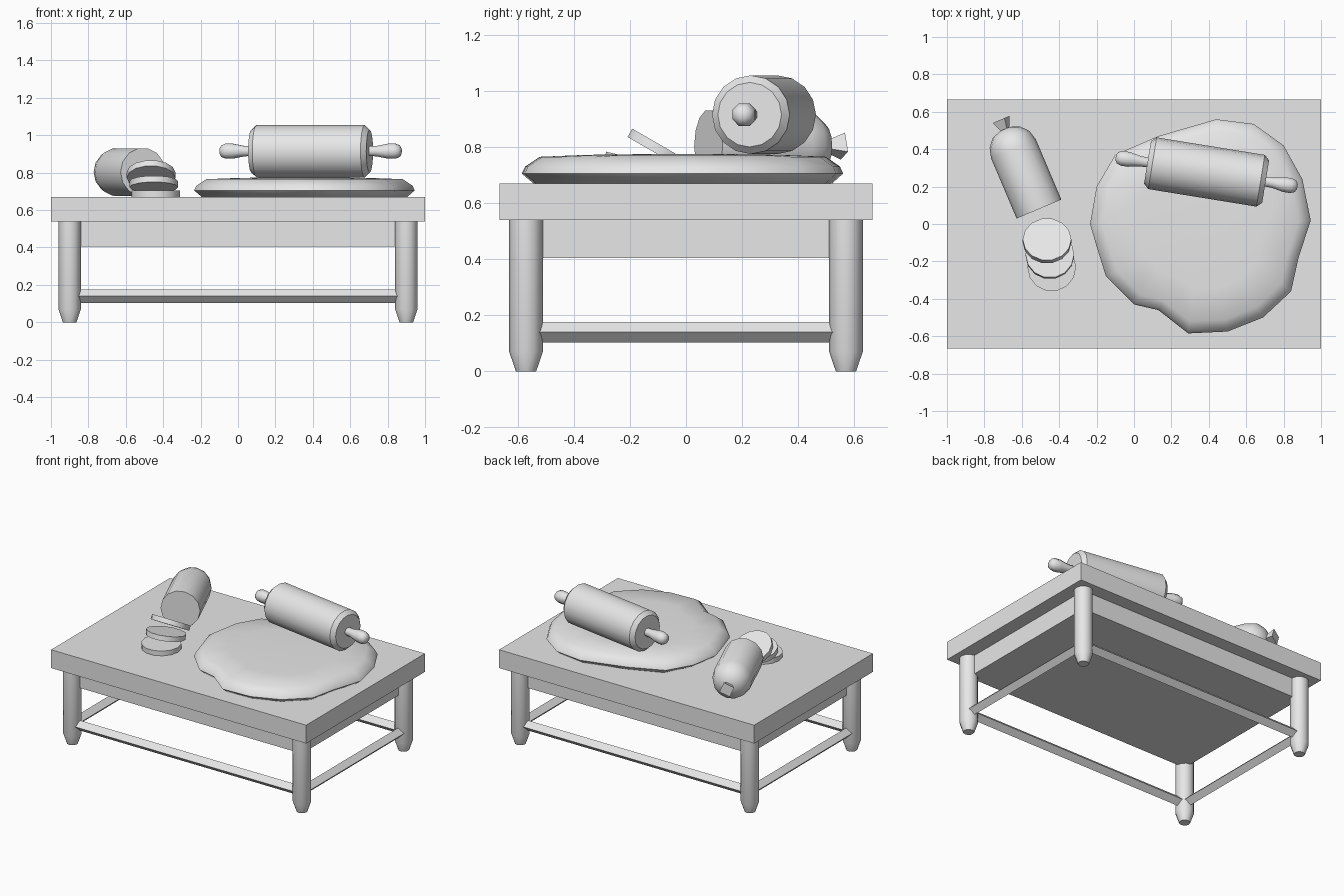
import bpy, bmesh, math
from mathutils import Vector, Matrix

cube = bpy.data.objects.get("Cube")
if cube:
    bpy.data.objects.remove(cube, do_unlink=True)

grey = bpy.data.materials.new("plain_grey")
grey.use_nodes = True
GREY = (0.8, 0.8, 0.8, 1)
grey.diffuse_color = GREY
grey.node_tree.nodes["Principled BSDF"].inputs["Base Color"].default_value = GREY


def finish(name, bm, smooth=None):
    bmesh.ops.recalc_face_normals(bm, faces=bm.faces)
    mesh = bpy.data.meshes.new(name)
    bm.to_mesh(mesh)
    bm.free()
    mesh.materials.append(grey)
    obj = bpy.data.objects.new(name, mesh)
    bpy.context.collection.objects.link(obj)
    if smooth:
        bpy.ops.object.select_all(action='DESELECT')
        obj.select_set(True)
        bpy.context.view_layer.objects.active = obj
        bpy.ops.object.shade_smooth_by_angle(angle=math.radians(smooth))
    return obj


def box(name, half_x, half_y, low, high):
    bm = bmesh.new()
    bmesh.ops.create_cube(bm, size=1)
    bmesh.ops.scale(bm, vec=(2 * half_x, 2 * half_y, high - low), verts=bm.verts)
    bmesh.ops.translate(bm, vec=(0, 0, (low + high) / 2), verts=bm.verts)
    return finish(name, bm)


def loft(name, rings, smooth=None):
    """Skin a stack of equal rings and cap both ends."""
    bm = bmesh.new()
    loops = [[bm.verts.new(p) for p in ring] for ring in rings]
    n = len(loops[0])
    for a, b in zip(loops, loops[1:]):
        for i in range(n):
            j = (i + 1) % n
            bm.faces.new((a[i], a[j], b[j], b[i]))
    bm.faces.new(loops[0])
    bm.faces.new(loops[-1])
    return finish(name, bm, smooth)


def turned(name, profile, sides, origin, axis=(0, 0, 1), smooth=None, phase=0.0):
    """Turn (radius, distance) pairs around an axis through origin."""
    frame = Matrix.Translation(origin) @ Vector(axis).to_track_quat('Z', 'Y').to_matrix().to_4x4()
    angles = [math.tau * (i + phase) / sides for i in range(sides)]
    rings = [[frame @ Vector((r * math.cos(a), r * math.sin(a), d)) for a in angles]
             for r, d in profile]
    return loft(name, rings, smooth)


# Table
LEG_X, LEG_Y = 0.9, 0.57
box("table_top", 1.0, 0.665, 0.54, 0.67)
box("apron", LEG_X, LEG_Y, 0.405, 0.545)
for sx, side in ((-1, "right"), (1, "left")):
    for sy, end in ((-1, "front"), (1, "back")):
        turned(f"{end}_{side}_leg", [(0.036, 0), (0.06, 0.07), (0.06, 0.55)], 12,
               (sx * LEG_X, sy * LEG_Y, 0), smooth=35)
    turned(f"{side}_stretcher", [(0.036, -LEG_Y), (0.036, LEG_Y)], 4,
           (sx * LEG_X, 0, 0.14), (0, 1, 0))
for sy, end in ((-1, "front"), (1, "back")):
    turned(f"{end}_stretcher", [(0.036, -LEG_X), (0.036, LEG_X)], 4,
           (0, sy * LEG_Y, 0.14), (1, 0, 0))

# Flattened dough with an uneven rim
rim = [(0.44, 0.56), (0.64, 0.535), (0.8, 0.42), (0.9, 0.24), (0.945, 0.02),
       (0.88, -0.18), (0.84, -0.36), (0.69, -0.5), (0.5, -0.575), (0.29, -0.585),
       (0.13, -0.46), (0, -0.43), (-0.15, -0.28), (-0.2, -0.12), (-0.235, 0),
       (-0.2, 0.2), (-0.1, 0.37), (0.13, 0.47)]
cx, cy = 0.36, 0.0
layers = [(0.93, 0.67), (1, 0.705), (0.98, 0.73), (0.89, 0.765), (0.6, 0.772), (0.2, 0.775)]
loft("dough", [[(cx + (x - cx) * s, cy + (y - cy) * s, z) for x, y in rim]
               for s, z in layers], smooth=50)

# Rolling pin
pin_centre = Vector((0.388, 0.278, 0.915))
pin_axis = Vector((math.cos(math.radians(9.2)), -math.sin(math.radians(9.2)), 0))
turned("rolling_pin_body", [(0.115, -0.32), (0.14, -0.293), (0.14, 0.293), (0.115, 0.32)],
       16, pin_centre, pin_axis, smooth=30)
handle = [(0.028, 0.31), (0.03, 0.36), (0.043, 0.42), (0.043, 0.46), (0.033, 0.482), (0.015, 0.492)]
for sign, side in ((-1, "right"), (1, "left")):
    turned(f"rolling_pin_{side}_handle", handle, 8, pin_centre, pin_axis * sign,
           smooth=50, phase=0.5)

# Sausage with a pinched end
cut_end = Vector((-0.508, 0.08, 0.803))
sausage_axis = Vector((-0.39, 0.92, 0))
turned("sausage", [(0.13, 0), (0.13, 0.35), (0.115, 0.405), (0.08, 0.445), (0.03, 0.465)],
       14, cut_end, sausage_axis, smooth=40)
turned("sausage_tail", [(0.02, 0.45), (0.052, 0.52)], 4, cut_end, sausage_axis, phase=0.25)

# Fallen slices, each leaning on the one before
slices = [(-0.44, -0.23, 0.687, 0), (-0.45, -0.165, 0.738, 13), (-0.465, -0.09, 0.787, 30)]
for i, (x, y, z, lean) in enumerate(slices, 1):
    a = math.radians(lean)
    turned(f"sausage_slice_{i}", [(0.13, -0.017), (0.13, 0.017)], 14, (x, y, z),
           (0, math.sin(a), math.cos(a)), smooth=30)
